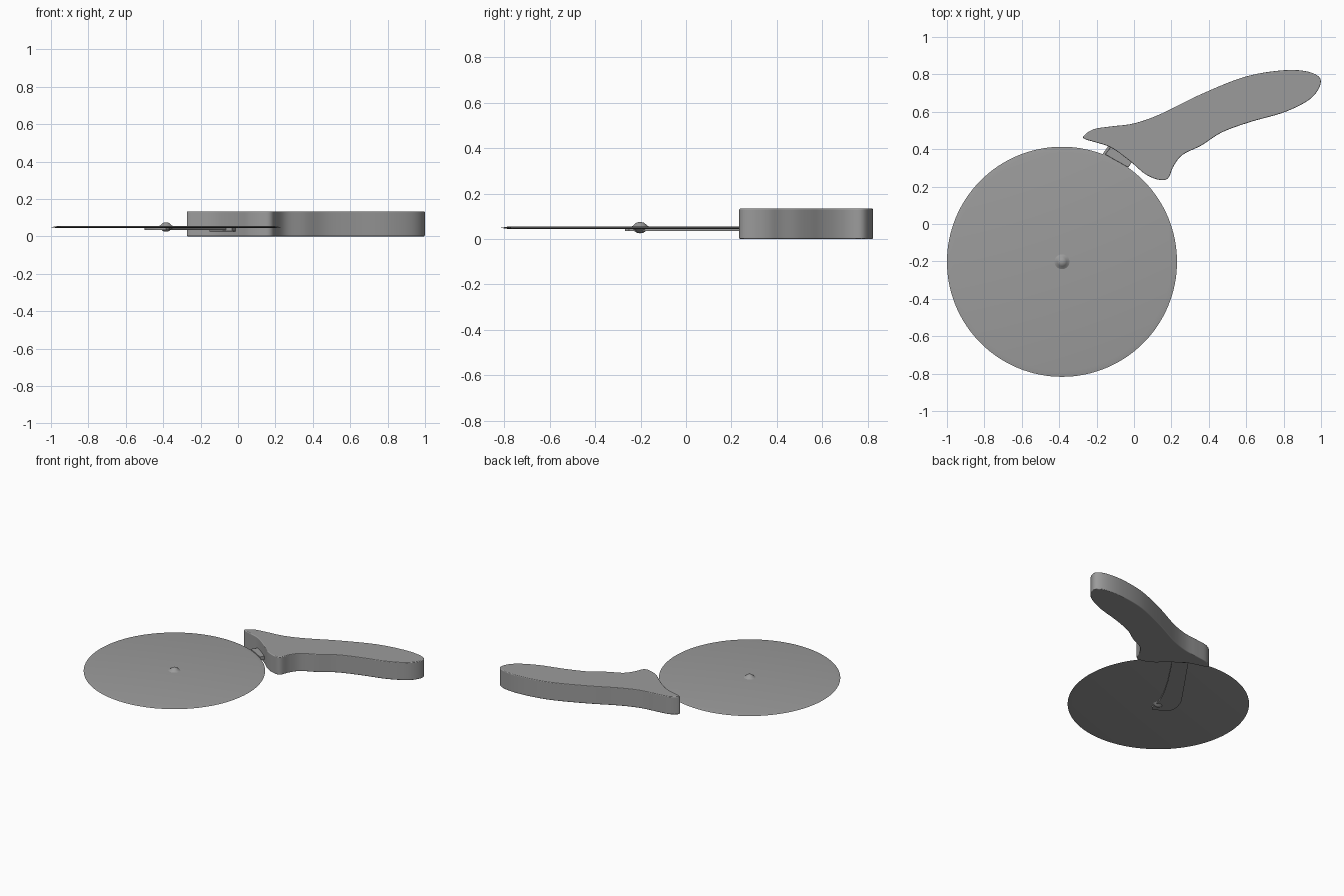
import bpy, bmesh, math
from mathutils import Vector

if "Cube" in bpy.data.objects:
    bpy.data.objects.remove(bpy.data.objects["Cube"])

CX, CY = -0.385, -0.202   # wheel axle

grey = bpy.data.materials.new("dark_grey")
grey.diffuse_color = (0.33, 0.33, 0.33, 1)
grey.use_nodes = True
grey.node_tree.nodes["Principled BSDF"].inputs["Base Color"].default_value = grey.diffuse_color


def finish(bm, name, bevel=0.0, segments=4):
    bmesh.ops.recalc_face_normals(bm, faces=bm.faces)
    me = bpy.data.meshes.new(name)
    bm.to_mesh(me)
    bm.free()
    me.materials.append(grey)
    ob = bpy.data.objects.new(name, me)
    bpy.context.collection.objects.link(ob)
    bpy.ops.object.select_all(action='DESELECT')
    ob.select_set(True)
    bpy.context.view_layer.objects.active = ob
    if bevel:
        bpy.ops.object.shade_smooth()
        mod = ob.modifiers.new("rounded_edges", 'BEVEL')
        mod.width = bevel
        mod.segments = segments
        mod.limit_method = 'ANGLE'
        mod.angle_limit = math.radians(50)
        mod.harden_normals = True
    else:
        bpy.ops.object.shade_smooth_by_angle(angle=math.radians(35))
    return ob


def smooth_loop(pts, steps=6):
    """Closed Catmull-Rom curve through the points."""
    out, n = [], len(pts)
    p = [Vector(q) for q in pts]
    for i in range(n):
        a, b, c, d = p[i - 1], p[i], p[(i + 1) % n], p[(i + 2) % n]
        for k in range(steps):
            t = k / steps
            out.append(0.5 * (2 * b + (c - a) * t + (2 * a - 5 * b + 4 * c - d) * t * t
                              + (3 * b - a - 3 * c + d) * t ** 3))
    return out


def slab(name, outline, z0, z1, bevel=0.0):
    bm = bmesh.new()
    face = bm.faces.new([bm.verts.new((p[0], p[1], z0)) for p in outline])
    ext = bmesh.ops.extrude_face_region(bm, geom=[face])
    top = [v for v in ext["geom"] if isinstance(v, bmesh.types.BMVert)]
    bmesh.ops.translate(bm, verts=top, vec=(0, 0, z1 - z0))
    return finish(bm, name, bevel)


def lathe(name, profile, sides):
    bm = bmesh.new()
    verts = [bm.verts.new((CX + r, CY, z)) for r, z in profile]
    edges = [bm.edges.new(e) for e in zip(verts, verts[1:])]
    bmesh.ops.spin(bm, geom=verts + edges, cent=(CX, CY, 0), axis=(0, 0, 1),
                   angle=math.tau, steps=sides)
    bmesh.ops.remove_doubles(bm, verts=bm.verts, dist=1e-5)
    return finish(bm, name)


# Handle with finger guard
handle = [(-0.27, 0.47), (-0.215, 0.507), (-0.12, 0.522), (0, 0.538), (0.14, 0.587),
          (0.35, 0.69), (0.59, 0.786), (0.80, 0.822), (0.94, 0.812), (0.999, 0.765),
          (0.95, 0.675), (0.81, 0.60), (0.62, 0.545), (0.47, 0.49), (0.36, 0.42),
          (0.26, 0.37), (0.212, 0.31), (0.182, 0.245), (0.135, 0.236), (0.06, 0.267),
          (-0.02, 0.335), (-0.12, 0.407), (-0.21, 0.438), (-0.26, 0.453)]
slab("handle", smooth_loop(handle), 0.0, 0.134, 0.015)

# Cutting wheel with a ground edge
lathe("cutting_wheel", [(0, 0.045), (0.585, 0.045), (0.615, 0.049),
                        (0.585, 0.054), (0, 0.054)], 128)

# Softly flared axle rivet, seen on both faces
bump = [(0, 0.022), (0.014, 0.02), (0.024, 0.013), (0.031, 0.006), (0.04, 0.001)]
lathe("axle_rivet", [(r, 0.053 + h) for r, h in bump]
      + [(r, 0.047 - h) for r, h in reversed(bump)], 32)

# Flat arm under the wheel, with a flared rounded foot
arm = [(0.02, 0.42), (-0.08, 0.50), (-0.247, 0.26), (-0.435, -0.01), (-0.475, -0.07),
       (-0.495, -0.13), (-0.50, -0.18), (-0.485, -0.21), (-0.41, -0.26),
       (-0.385, -0.268), (-0.368, -0.25), (-0.36, -0.19), (-0.345, -0.135),
       (-0.30, -0.04), (-0.23, 0.08), (-0.09, 0.29)]
slab("arm", arm, 0.035, 0.0455)

# Thicker neck where the arm enters the handle
neck = [(-0.155, 0.372), (-0.03, 0.302), (0.03, 0.40), (-0.08, 0.47)]
slab("neck", neck, 0.027, 0.056, 0.003)
